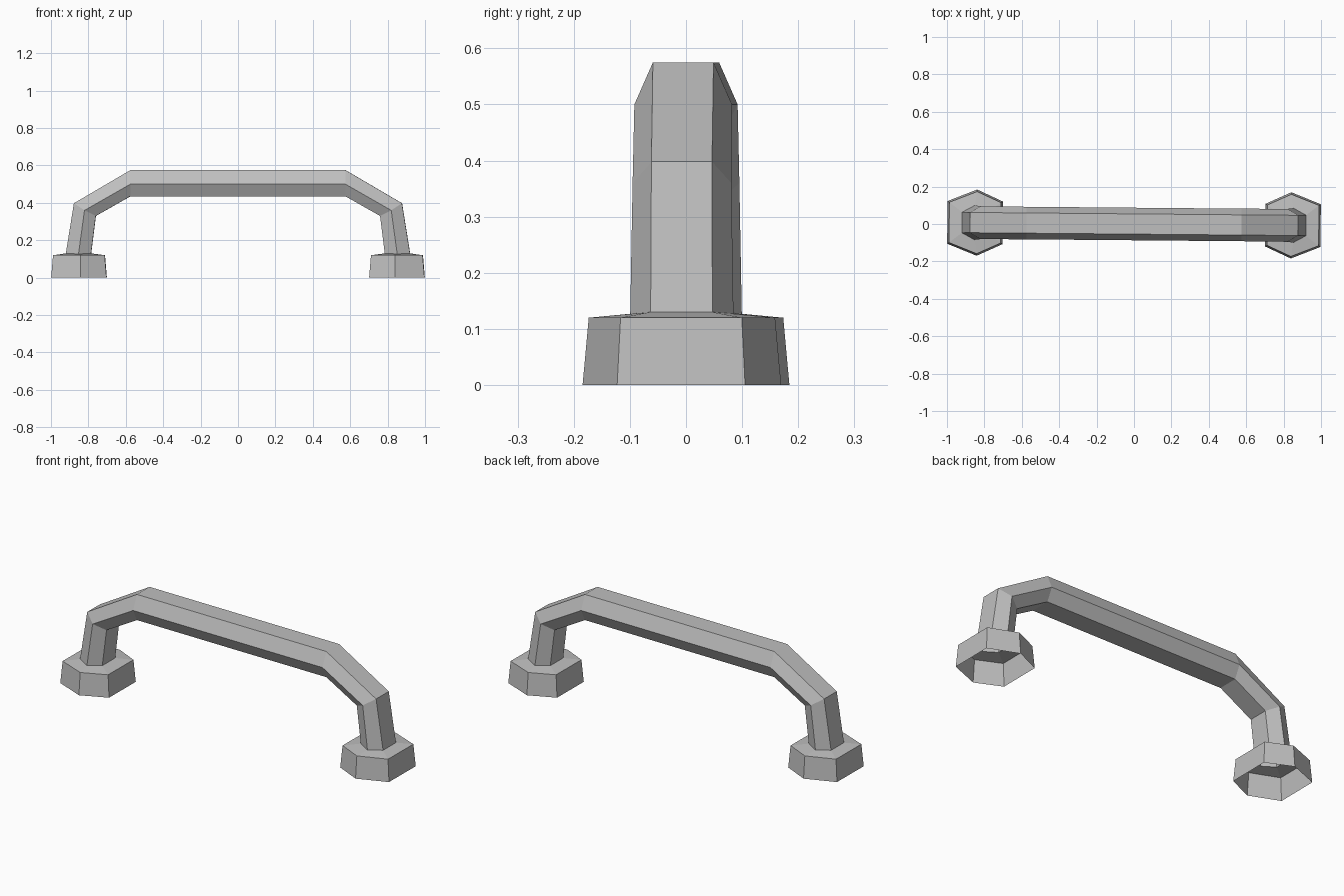
import bpy
import bmesh
from math import radians
from mathutils import Matrix

cube = bpy.data.objects.get("Cube")
if cube:
    bpy.data.objects.remove(cube, do_unlink=True)

# Single plain metal colour
metal = bpy.data.materials.new("grey metal")
metal.use_nodes = True
colour = (0.52, 0.52, 0.52, 1)
metal.diffuse_color = colour
metal.node_tree.nodes["Principled BSDF"].inputs["Base Color"].default_value = colour


def hexagon(outer, mid, inner, flat, wide, side=1):
    """Six-sided section from three (x, z) points: outer flat, middle edge, inner flat."""
    points = [(outer, -flat), (outer, flat), (mid, wide),
              (inner, flat), (inner, -flat), (mid, -wide)]
    return [(side * p[0], y, p[1]) for p, y in points]


def loft(name, rings):
    """Open skin through matching six-sided rings, turned slightly about z."""
    bm = bmesh.new()
    loops = [[bm.verts.new(co) for co in ring] for ring in rings]
    for a, b in zip(loops, loops[1:]):
        for i in range(len(a)):
            j = (i + 1) % len(a)
            bm.faces.new((a[i], a[j], b[j], b[i]))
    bmesh.ops.transform(bm, matrix=Matrix.Rotation(radians(-0.5), 4, "Z"), verts=bm.verts)
    mesh = bpy.data.meshes.new(name)
    bm.to_mesh(mesh)
    bm.free()
    mesh.materials.append(metal)
    obj = bpy.data.objects.new(name, mesh)
    bpy.context.collection.objects.link(obj)
    return obj


# Bent bar: sections from the foot up to the top bend
collar = ((0.92, 0.13), (0.852, 0.127), (0.785, 0.13), 0.055, 0.092)
shoulder = ((0.877, 0.398), (0.82, 0.36), (0.76, 0.33), 0.054, 0.088)
top_bend = ((0.575, 0.575), (0.575, 0.5), (0.575, 0.435), 0.054, 0.087)
stations = (collar, shoulder, top_bend)
right_half = [hexagon(*s, side=-1) for s in stations]
left_half = [hexagon(*s) for s in reversed(stations)]
loft("handle_bar", right_half + left_half)

# Hollow tapered feet, open underneath, closing in on the bar
for name, side in (("left_foot", 1), ("right_foot", -1)):
    base = hexagon((0.998, 0), (0.84, 0), (0.702, 0), 0.114, 0.177, side)
    rim = hexagon((0.988, 0.12), (0.84, 0.12), (0.712, 0.12), 0.108, 0.166, side)
    loft(name, [base, rim, hexagon(*collar, side=side)])

# Consistent outward normals
for obj in bpy.context.collection.objects:
    if obj.name in ("handle_bar", "left_foot", "right_foot"):
        bm = bmesh.new()
        bm.from_mesh(obj.data)
        bmesh.ops.recalc_face_normals(bm, faces=bm.faces)
        bm.to_mesh(obj.data)
        bm.free()
